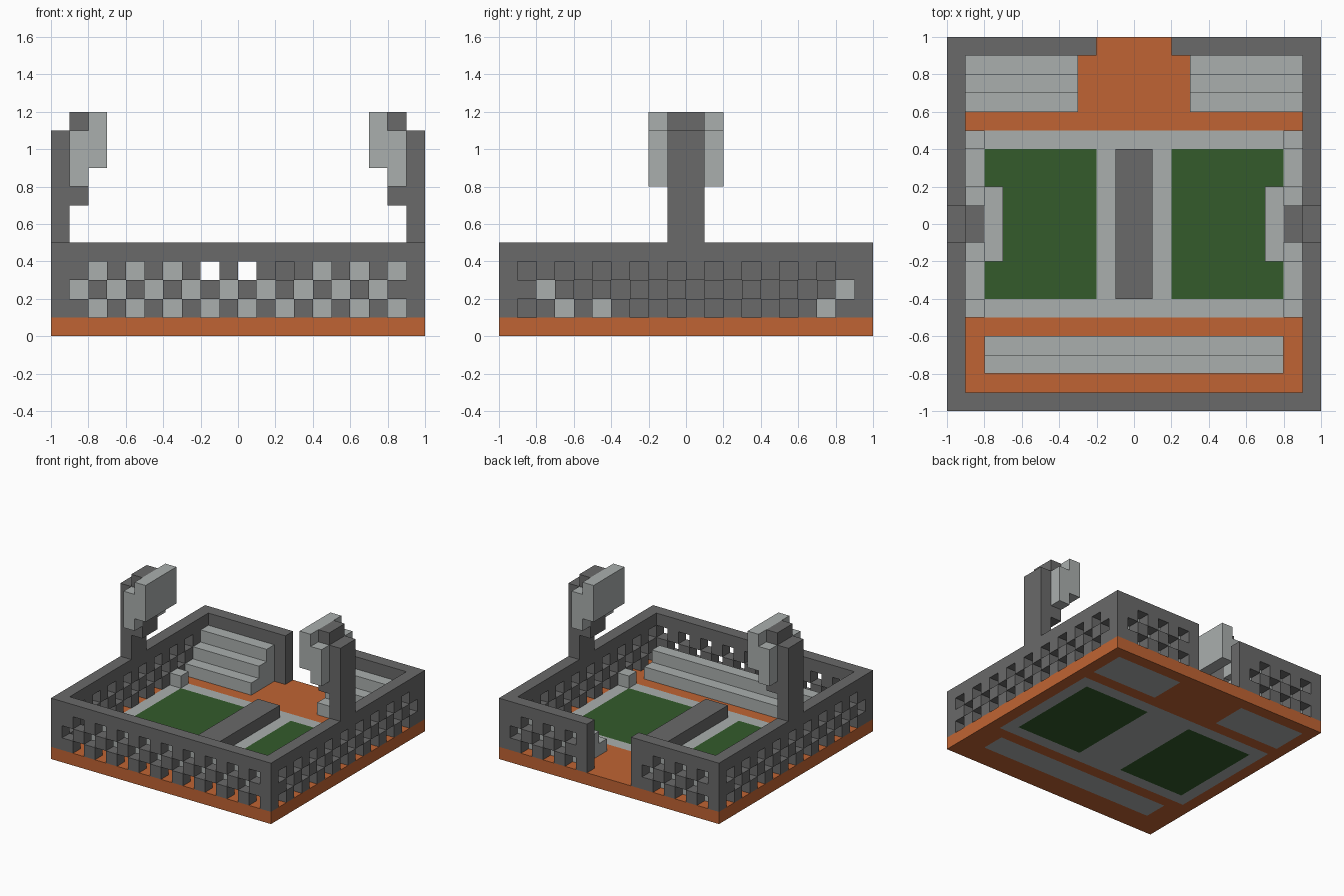
import bpy, bmesh
from mathutils import Vector

cube = bpy.data.objects.get("Cube")
if cube:
    bpy.data.objects.remove(cube, do_unlink=True)


def make_material(name, rgb):
    m = bpy.data.materials.new(name)
    m.use_nodes = True
    m.diffuse_color = (*rgb, 1)
    m.node_tree.nodes["Principled BSDF"].inputs["Base Color"].default_value = (*rgb, 1)
    return m


DARK = make_material("dark grey", (0.144, 0.144, 0.144))
LIGHT = make_material("light grey", (0.402, 0.428, 0.423))
CLAY = make_material("clay orange", (0.527, 0.127, 0.033))
GRASS = make_material("grass green", (0.033, 0.105, 0.024))


def finish(name, bm, *mats):
    bmesh.ops.recalc_face_normals(bm, faces=bm.faces)
    me = bpy.data.meshes.new(name)
    bm.to_mesh(me)
    bm.free()
    for m in mats:
        me.materials.append(m)
    ob = bpy.data.objects.new(name, me)
    bpy.context.scene.collection.objects.link(ob)
    return ob


def add_box(bm, lo, hi):
    verts = bmesh.ops.create_cube(bm, size=1)["verts"]
    for v in verts:
        v.co = [hi[a] if v.co[a] > 0 else lo[a] for a in range(3)]


def box(name, mat, xs, ys, zs):
    bm = bmesh.new()
    add_box(bm, (xs[0], ys[0], zs[0]), (xs[1], ys[1], zs[1]))
    return finish(name, bm, mat)


def prism(name, mat, profile, x0, x1):
    """Extrude a (y, z) outline along x."""
    bm = bmesh.new()
    face = bm.faces.new([bm.verts.new((x0, y, z)) for y, z in profile])
    ext = bmesh.ops.extrude_face_region(bm, geom=[face])["geom"]
    moved = [g for g in ext if isinstance(g, bmesh.types.BMVert)]
    bmesh.ops.translate(bm, vec=(x1 - x0, 0, 0), verts=moved)
    return finish(name, bm, mat)


# Base slab, cut along the court lines and coloured by region
bm = bmesh.new()
add_box(bm, (-1, -1, 0), (1, 1, 0.1))
cuts = [("x", v) for v in (-.9, -.8, -.3, -.2, .2, .3, .8, .9)]
cuts += [("y", v) for v in (-.8, -.6, -.5, -.4, .4, .5, .6, .9)]
for axis, v in cuts:
    n = Vector((1, 0, 0)) if axis == "x" else Vector((0, 1, 0))
    bmesh.ops.bisect_plane(bm, geom=bm.verts[:] + bm.edges[:] + bm.faces[:],
                           plane_co=n * v, plane_no=n)
for f in bm.faces:
    c = f.calc_center_median()
    ax, y = abs(c.x), c.y
    if abs(f.normal.z) < 0.5:
        f.material_index = 0
    elif .2 < ax < .8 and abs(y) < .4:
        f.material_index = 2
    elif ((ax < .9 and abs(y) < .5) or (ax < .8 and -.8 < y < -.6)
          or (.3 < ax < .9 and .6 < y < .9)):
        f.material_index = 1
finish("base", bm, CLAY, LIGHT, GRASS)


# Perimeter wall of blocks, with chequered openings and a gate at the back
def is_wall(i, j, k):
    if not (0 <= i < 20 and 0 <= j < 20 and 1 <= k <= 4):
        return False
    if 0 < i < 19 and 0 < j < 19:
        return False
    if j == 19 and 8 <= i <= 11:
        return False
    corner = i in (0, 19) and j in (0, 19)
    gatepost = j == 19 and i in (7, 12)
    return k == 4 or corner or gatepost or (i + j + k) % 2 == 0


bm = bmesh.new()
for i in range(20):
    for j in range(20):
        for k in range(1, 5):
            if not is_wall(i, j, k):
                continue
            centre = Vector((i - 9.5, j - 9.5, k + 0.5)) * 0.1
            for axis in range(3):
                for s in (-1, 1):
                    step = [0, 0, 0]
                    step[axis] = s
                    if is_wall(i + step[0], j + step[1], k + step[2]):
                        continue
                    n, u, v = Vector(step), Vector(), Vector()
                    u[(axis + 1) % 3] = 1
                    v[(axis + 2) % 3] = s
                    bm.faces.new([bm.verts.new(centre + (n + u * a + v * b) * 0.05)
                                  for a, b in ((-1, -1), (1, -1), (1, 1), (-1, 1))])
# Faces are already wound outwards, so skip recalculation
me = bpy.data.meshes.new("perimeter_wall")
bm.to_mesh(me)
bm.free()
me.materials.append(DARK)
bpy.context.scene.collection.objects.link(bpy.data.objects.new("perimeter_wall", me))

# Stepped stands: one low at the front, two taller beside the gate
front_steps = [(-.8, .1), (-.6, .1), (-.6, .2), (-.7, .2), (-.7, .3), (-.8, .3)]
back_steps = [(.6, .1), (.9, .1), (.9, .4), (.8, .4), (.8, .3), (.7, .3), (.7, .2), (.6, .2)]
prism("front_stand", LIGHT, front_steps, -.8, .8)
prism("back_stand_left", LIGHT, back_steps, .3, .9)
prism("back_stand_right", LIGHT, back_steps, -.9, -.3)

# Centre divider
box("centre_divider", DARK, (-.1, .1), (-.4, .4), (.1, .2))

# Corner blocks and floodlight towers on both sides
for side, s in (("left", 1), ("right", -1)):
    def span(a, b):
        return tuple(sorted((a * s, b * s)))

    for end, y in (("front", -.5), ("back", .4)):
        box(f"corner_block_{end}_{side}", LIGHT, span(.8, .9), (y, y + .1), (.1, .2))
    box(f"tower_post_{side}", DARK, span(.9, 1), (-.1, .1), (.5, 1.1))
    box(f"tower_bracket_{side}", DARK, span(.8, .9), (-.1, .1), (.7, 1.2))
    for end, y in (("front", -.2), ("back", .1)):
        box(f"lamp_cheek_{end}_{side}", LIGHT, span(.8, .9), (y, y + .1), (.8, 1.1))
    box(f"lamp_panel_{side}", LIGHT, span(.7, .8), (-.2, .2), (.9, 1.2))
